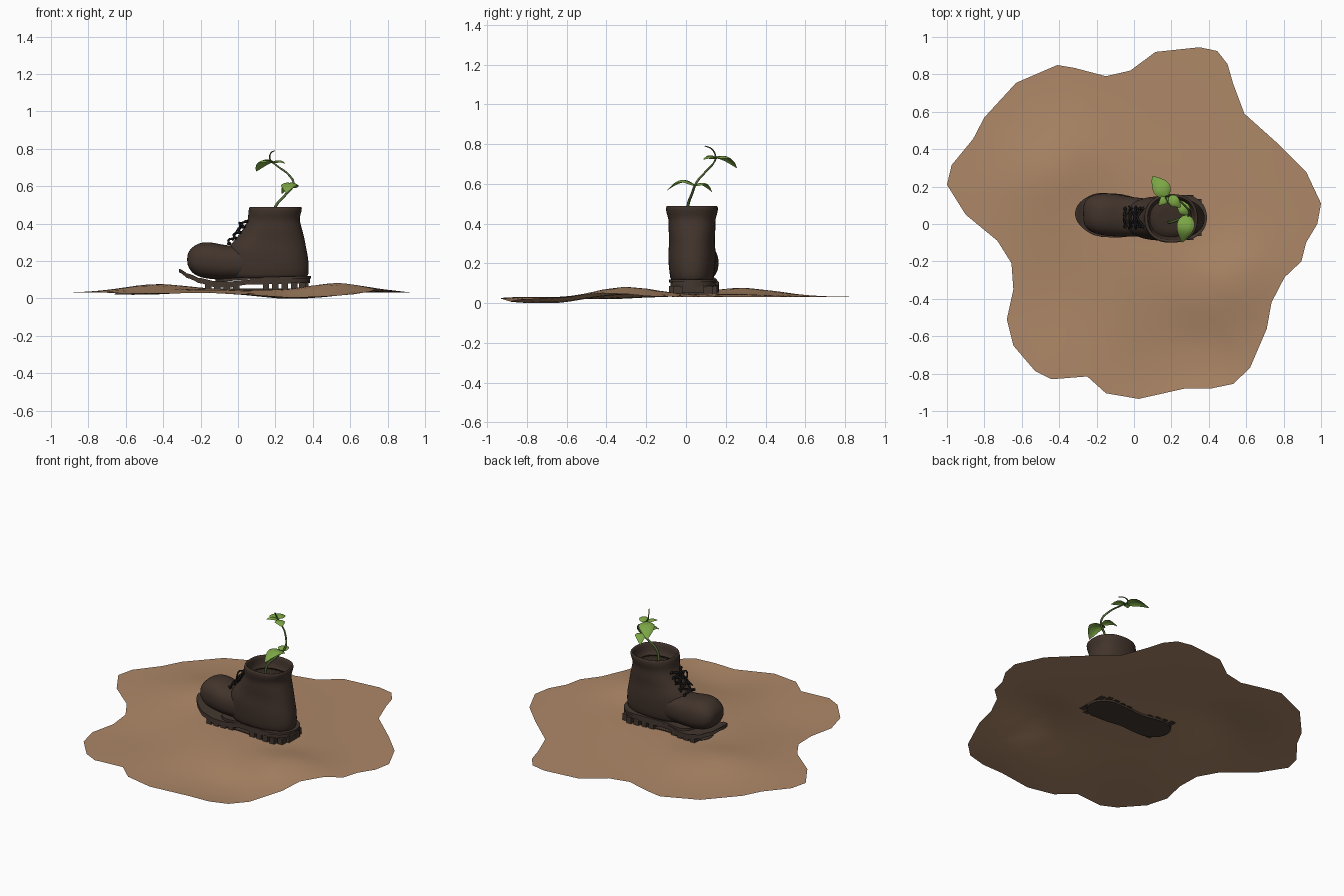
import bpy, bmesh, math
from mathutils import Vector as V

if "Cube" in bpy.data.objects:
    bpy.data.objects.remove(bpy.data.objects["Cube"])


def material(name, rgb):
    m = bpy.data.materials.new(name)
    m.diffuse_color = (*rgb, 1)
    m.use_nodes = True
    m.node_tree.nodes["Principled BSDF"].inputs["Base Color"].default_value = m.diffuse_color
    return m


SAND = material("sand", (0.42, 0.245, 0.137))
LEATHER = material("dark_leather", (0.054, 0.034, 0.025))
SOLE = material("worn_sole", (0.057, 0.038, 0.029))
LACE = material("lace_black", (0.013, 0.011, 0.010))
SOIL = material("soil", (0.040, 0.026, 0.018))
LEAF = material("leaf_green", (0.20, 0.38, 0.06))
STEM = material("stem_green", (0.09, 0.15, 0.04))


def mesh_object(name, verts, faces, mat, angle=180, recalc=True, subsurf=0):
    me = bpy.data.meshes.new(name)
    me.from_pydata([tuple(v) for v in verts], [], faces)
    if recalc:
        bm = bmesh.new()
        bm.from_mesh(me)
        bmesh.ops.recalc_face_normals(bm, faces=bm.faces)
        bm.to_mesh(me)
        bm.free()
    me.materials.append(mat)
    for p in me.polygons:
        p.use_smooth = True
    if angle < 180:
        me.set_sharp_from_angle(angle=math.radians(angle))
    ob = bpy.data.objects.new(name, me)
    bpy.context.collection.objects.link(ob)
    if subsurf:
        s = ob.modifiers.new("smooth", 'SUBSURF')
        s.levels = s.render_levels = subsurf
    return ob


def loft(name, rings, mat, **kw):
    n = len(rings[0])
    verts = [v for r in rings for v in r]
    faces = [(i * n + j, i * n + (j + 1) % n, (i + 1) * n + (j + 1) % n, (i + 1) * n + j)
             for i in range(len(rings) - 1) for j in range(n)]
    faces += [tuple(range(n)), tuple(range(len(verts) - n, len(verts)))]
    return mesh_object(name, verts, faces, mat, **kw)


def oval(n, power):
    # unit superellipse
    for k in range(n):
        c, s = math.cos(math.tau * k / n), math.sin(math.tau * k / n)
        yield (math.copysign(abs(c) ** (2 / power), c), math.copysign(abs(s) ** (2 / power), s))


def interp(table, x):
    for a, b in zip(table, table[1:]):
        if x <= b[0]:
            t = max(0, (x - a[0]) / (b[0] - a[0]))
            t = t * t * (3 - 2 * t)
            return [p + (q - p) * t for p, q in zip(a[1:], b[1:])]
    return list(table[-1][1:])


def tube(name, pts, r0, r1, mat):
    cu = bpy.data.curves.new(name, 'CURVE')
    cu.dimensions = '3D'
    cu.bevel_depth = 1
    cu.bevel_resolution = 2
    cu.resolution_u = 6
    cu.use_fill_caps = True
    sp = cu.splines.new('BEZIER')
    sp.bezier_points.add(len(pts) - 1)
    for i, (bp, p) in enumerate(zip(sp.bezier_points, pts)):
        bp.co = p
        bp.handle_left_type = bp.handle_right_type = 'AUTO'
        bp.radius = r0 + (r1 - r0) * i / (len(pts) - 1)
    cu.materials.append(mat)
    ob = bpy.data.objects.new(name, cu)
    bpy.context.collection.objects.link(ob)


# sand patch: irregular outline filled with rolling rings
outline = [(-1, .21), (-.975, .315), (-.86, .455), (-.8, .57), (-.63, .755), (-.41, .85), (-.32, .835),
           (-.15, .79), (-.02, .82), (.115, .92), (.35, .945), (.445, .925), (.5, .855), (.53, .75),
           (.59, .59), (.78, .42), (.92, .28), (1, .11), (.98, 0), (.92, -.1), (.895, -.2),
           (.805, -.285), (.735, -.42), (.71, -.56), (.62, -.77), (.53, -.855), (.41, -.88), (.27, -.88),
           (.025, -.935), (-.15, -.905), (-.25, -.815), (-.44, -.83), (-.53, -.785), (-.645, -.65),
           (-.68, -.51), (-.645, -.35), (-.655, -.21), (-.73, -.09), (-.9, .05)][::-1]


def bump(x, y, cx, cy, s):
    return math.exp(-((x - cx) ** 2 + (y - cy) ** 2) / (2 * s * s))


def height(x, y):
    h = 0.03 + 0.02 * math.exp(-(x * x + y * y) / 0.3)
    h += 0.05 * bump(x, y, .53, -.31, .17) + 0.04 * bump(x, y, -.43, .28, .18)
    h -= 0.037 * bump(x, y, .3, -.7, .2) + 0.015 * bump(x, y, -.5, -.4, .2)
    m = min(1, 1.6 * math.exp(-((x - .08) ** 2 / .12 + (y - .03) ** 2 / .05)))
    return max(0, h + (0.047 - h) * m)


n, steps = len(outline), 24
gv = [(0, 0, height(0, 0))]
gf = [(0, 1 + j, 1 + (j + 1) % n) for j in range(n)]
for i in range(1, steps + 1):
    for x, y in outline:
        gv.append((x * i / steps, y * i / steps, height(x * i / steps, y * i / steps)))
    if i > 1:
        a, b = 1 + (i - 2) * n, 1 + (i - 1) * n
        gf += [(a + j, b + j, b + (j + 1) % n, a + (j + 1) % n) for j in range(n)]
mesh_object("sand_patch", gv, gf, SAND, recalc=False)

# boot foot: sections along x (x, bottom, top, half width, centre y)
foot = [(-.272, .19, .225, .035, .055), (-.265, .165, .25, .065, .055), (-.245, .135, .275, .088, .055),
        (-.21, .115, .297, .105, .054), (-.165, .105, .304, .114, .052), (-.11, .10, .294, .115, .048),
        (-.055, .10, .282, .111, .042), (0, .10, .285, .105, .038), (.08, .10, .29, .10, .035),
        (.2, .10, .29, .09, .035)]
loft("boot_foot", [[V((x, cy + hw * c, (zb + zt) / 2 + (zt - zb) / 2 * s)) for c, s in oval(28, 2.35)]
                   for x, zb, zt, hw, cy in foot], LEATHER, subsurf=1)

# boot shaft: sections up z (z, front x, back x, half width), hollow at the top
shaft = [(.098, -.04, .365, .100), (.12, -.05, .379, .110), (.20, -.056, .380, .119), (.255, -.054, .368, .120),
         (.29, -.04, .362, .116), (.33, -.002, .354, .115), (.37, .026, .343, .119), (.405, .046, .333, .117),
         (.43, .054, .329, .120), (.455, .054, .337, .130), (.482, .057, .344, .132), (.492, .064, .338, .126),
         (.488, .074, .328, .115), (.45, .076, .322, .112), (.385, .08, .31, .10)]
loft("boot_shaft", [[V(((xf + xb) / 2 + (xb - xf) / 2 * c, .03 + hw * s, z)) for c, s in oval(32, 2.3)]
                    for z, xf, xb, hw in shaft], LEATHER, subsurf=1)
loft("soil_fill", [[V((.198 + .123 * k * c, .03 + .11 * k * s, z)) for c, s in oval(24, 2.3)]
                   for z, k in ((.39, 1), (.415, 1), (.422, .5))], SOIL)

# soles: flat slices along x following a foot outline (x, half width, centre y)
plan = [(-.32, .105, .055), (-.2, .122, .05), (-.1, .118, .045), (.05, .098, .038),
        (.18, .112, .035), (.3, .124, .035), (.39, .118, .035)]


def sole(name, x0, x1, levels, scale):
    rings, count = [], 32
    for i in range(count + 1):
        s = -math.cos(math.pi * i / count)
        x = (x0 + x1) / 2 + (x1 - x0) / 2 * s
        hw, cy = interp(plan, x)
        hw *= scale * max(.08, (1 - abs(s) ** 5) ** .5)
        zb, zt = interp(levels, x)
        rings.append([V((x, cy - hw, zb)), V((x, cy + hw, zb)), V((x, cy + hw, zt)), V((x, cy - hw, zt))])
    loft(name, rings, SOLE, angle=40)


sole("peeling_outsole", -.315, .385, [(-.315, .138, .158), (-.26, .105, .13), (-.2, .08, .108),
                                      (-.12, .06, .092), (-.05, .058, .09), (.05, .074, .10), (.4, .082, .106)], 1)
sole("welt", -.12, .39, [(-.12, .088, .104), (.05, .10, .112), (.4, .106, .12)], 1.0)
sole("sole_base", -.21, .36, [(-.3, .034, .052), (.4, .034, .052)], .88)


# tread lugs on both sides of the heel and the ball
def lug(name, x, y, sx, sy, z0, z1):
    loft(name, [[V((x + a * sx, y + b * sy, z)) for a, b in ((-1, -1), (1, -1), (1, 1), (-1, 1))]
                for z in (z0, z1)], SOLE, angle=30)


for x in (-.16, -.11, -.06, -.01, .15, .20, .25, .30, .343):
    hw, cy = interp(plan, x)
    hw *= .82 if x > .33 else .97
    for side in (-1, 1):
        lug("tread_lug", x, cy + side * (hw - .035), .017, .035, .045, .086 if x > 0 else .075)
lug("heel_back_lug", .36, .035, .018, .055, .05, .09)

# laces: crossing pairs up the instep, then a bow
rows = [(-.052, .292), (-.022, .322), (.004, .352), (.026, .382), (.040, .41)]
for (xa, za), (xb, zb) in zip(rows, rows[1:]):
    for s in (-1, 1):
        tube("lace_cross", [(xa + .006, .035 - s * .042, za), ((xa + xb) / 2 - .013, .035, (za + zb) / 2 + .006),
                            (xb + .006, .035 + s * .042, zb)], .006, .006, LACE)
for x, z in rows:
    for s in (-1, 1):
        tube("lace_hook", [(x + .012, .035 + s * .052, z), (x - .002, .035 + s * .044, z + .003)], .008, .008, LACE)
for s in (-1, 1):
    tube("bow_loop", [(.022, .035, .392), (.008, .035 + s * .03, .405), (.01, .035 + s * .06, .38),
                      (.004, .035 + s * .045, .358), (.016, .035, .388)], .005, .005, LACE)
    tube("lace_end", [(.018, .035, .39), (-.004, .035 + s * .022, .365), (-.022, .035 + s * .05, .325),
                      (-.028, .035 + s * .06, .31)], .005, .004, LACE)

# seedling stem
tube("plant_stem", [(.185, .01, .40), (.2, .01, .49), (.25, .03, .55), (.296, .055, .61), (.272, .098, .66),
                    (.205, .143, .712), (.172, .148, .742), (.174, .13, .775), (.196, .095, .79)], .008, .0025, STEM)


# leaves: arched blades with drooping edges
def leaf(name, base, tip, width, arch):
    base, tip = V(base), V(tip)
    side = (tip - base).cross(V((0, 0, 1))).normalized()
    nl, nw = 12, 6
    verts, faces = [], []
    for i in range(nl + 1):
        t = i / nl
        w = width * max(.03, math.sin(math.pi * t ** .72) ** .8 if 0 < t < 1 else 0)
        mid = base.lerp(tip, t) + V((0, 0, arch * math.sin(math.pi * t)))
        for j in range(nw + 1):
            s = 2 * j / nw - 1
            verts.append(mid + side * (w * s) + V((0, 0, w * (.25 * abs(s) - .5 * s * s))))
    m = nw + 1
    for i in range(nl):
        for j in range(nw):
            a = i * m + j
            faces.append((a, a + 1, a + m + 1, a + m)[::-1])
    ob = mesh_object(name, verts, faces, LEAF, recalc=False)
    if sum(p.normal.z for p in ob.data.polygons) < 0:
        ob.data.flip_normals()


leaf("top_leaf_large", (.18, .147, .732), (.098, .255, .68), .047, .028)
leaf("top_leaf_right", (.185, .147, .725), (.25, .09, .722), .03, .014)
leaf("top_leaf_left", (.18, .147, .73), (.132, .10, .735), .022, .01)
leaf("low_leaf_front", (.288, .05, .59), (.258, -.098, .565), .047, .04)
leaf("low_leaf_back", (.288, .05, .59), (.235, .13, .56), .032, .028)
